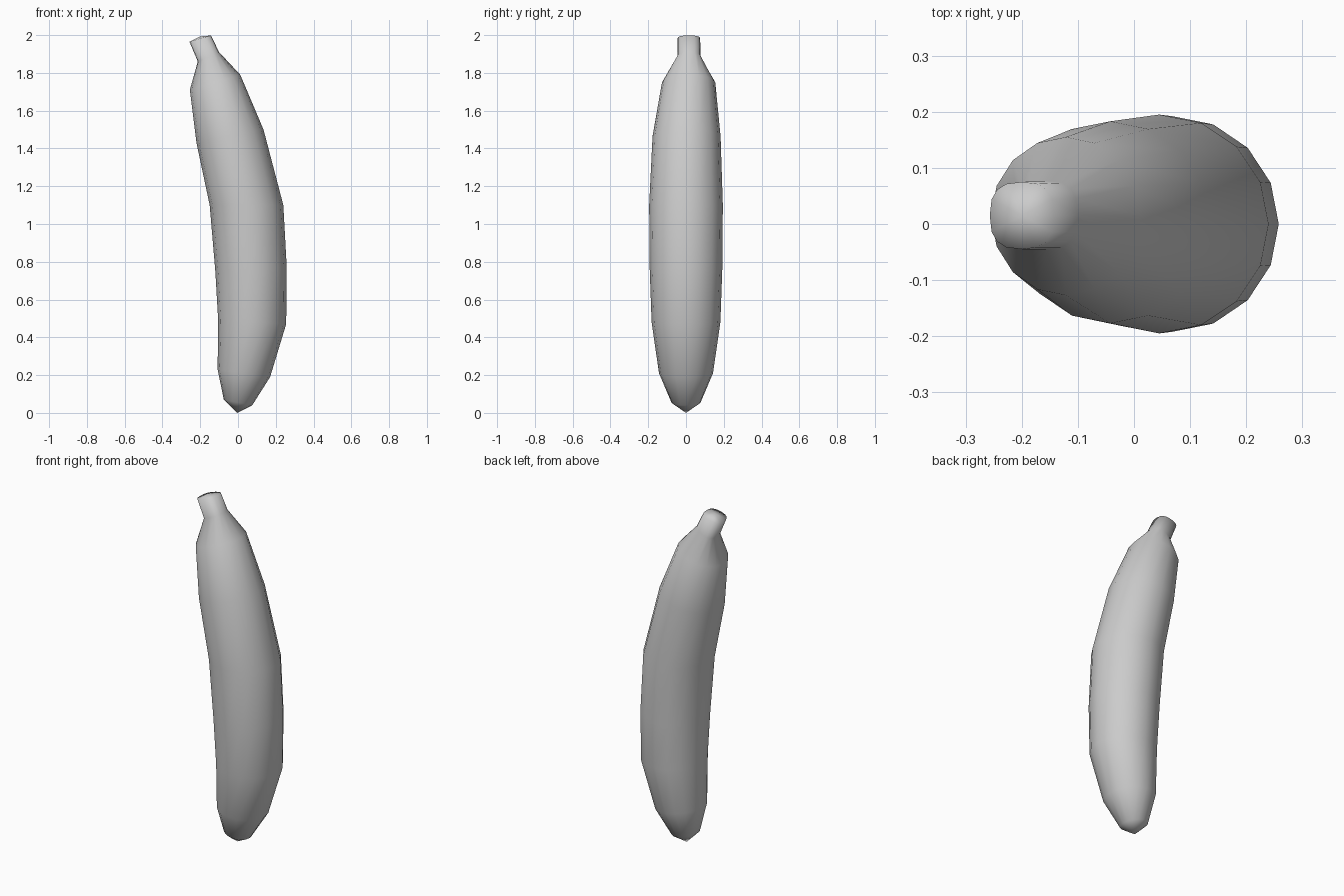
import bpy, bmesh, math

if "Cube" in bpy.data.objects:
    bpy.data.objects.remove(bpy.data.objects["Cube"])

SIDES = 16
# Cross-sections: inner edge (x, z), outer edge (x, z), half width in y, centre y
RINGS = [
    (-0.075, 0.07, 0.075, 0.04, 0.077, 0.0),
    (-0.108, 0.23, 0.17, 0.19, 0.143, 0.0),
    (-0.105, 0.49, 0.255, 0.47, 0.182, 0.0),
    (-0.12, 0.75, 0.258, 0.77, 0.192, 0.0),
    (-0.15, 1.10, 0.24, 1.10, 0.195, 0.0),
    (-0.22, 1.43, 0.135, 1.50, 0.180, 0.003),
    (-0.255, 1.71, 0.012, 1.79, 0.141, 0.014),
    (-0.213, 1.86, -0.10, 1.91, 0.061, 0.016),
    (-0.257, 1.965, -0.143, 1.998, 0.060, 0.015),
]


def squared(v, power):
    return math.copysign(abs(v) ** power, v)


bm = bmesh.new()
loops = []
for i, (xi, zi, xo, zo, w, cy) in enumerate(RINGS):
    # the stem rings are slightly squarer than the body
    power = 0.75 if i >= 7 else 1.0
    ring = []
    for k in range(SIDES):
        a = 2 * math.pi * k / SIDES
        c, s = squared(math.cos(a), power), squared(math.sin(a), power)
        t = (c + 1) / 2
        ring.append(bm.verts.new((xi + (xo - xi) * t, cy + w * s, zi + (zo - zi) * t)))
    loops.append(ring)

# Skin between cross-sections
for lo, hi in zip(loops, loops[1:]):
    for k in range(SIDES):
        n = (k + 1) % SIDES
        bm.faces.new((lo[k], lo[n], hi[n], hi[k]))

# Pointed blossom tip and stem cap
tip = bm.verts.new((-0.005, 0.0, 0.0))
cap = bm.verts.new((-0.20, 0.015, 1.993))
for k in range(SIDES):
    n = (k + 1) % SIDES
    bm.faces.new((tip, loops[0][n], loops[0][k]))
    bm.faces.new((cap, loops[-1][k], loops[-1][n]))

bmesh.ops.recalc_face_normals(bm, faces=bm.faces)
for f in bm.faces:
    f.smooth = True
mesh = bpy.data.meshes.new("banana")
bm.to_mesh(mesh)
bm.free()
bpy.context.collection.objects.link(bpy.data.objects.new("banana", mesh))
